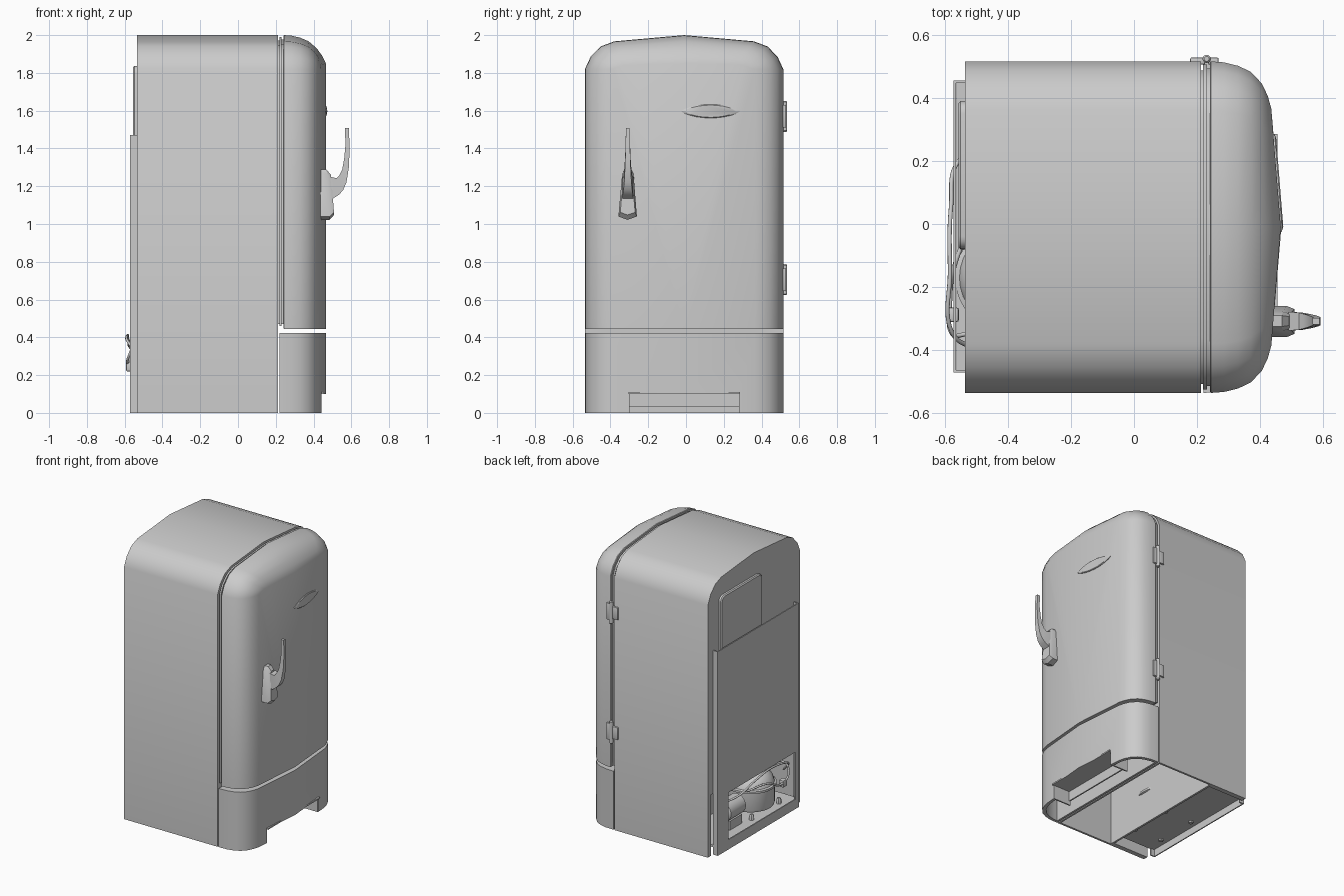
import bpy, bmesh, math
from mathutils import Vector

if "Cube" in bpy.data.objects:
    bpy.data.objects.remove(bpy.data.objects["Cube"])

YC = -0.01
ARCH = [(-.525, 1.82), (-.495, 1.885), (-.442, 1.94), (-.37, 1.967)]   # left half, about YC


def finish(ob, angle=32):
    bpy.ops.object.select_all(action='DESELECT')
    ob.select_set(True)
    bpy.context.view_layer.objects.active = ob
    for m in list(ob.modifiers):
        bpy.ops.object.modifier_apply(modifier=m.name)
    bpy.ops.object.shade_smooth_by_angle(angle=math.radians(angle))
    return ob


def from_bmesh(name, bm):
    bmesh.ops.recalc_face_normals(bm, faces=bm.faces)
    me = bpy.data.meshes.new(name)
    bm.to_mesh(me)
    bm.free()
    ob = bpy.data.objects.new(name, me)
    bpy.context.collection.objects.link(ob)
    return ob


def loft(name, rings, split=None):
    """Skin equal-length rings; split = index pair that halves the last cap."""
    bm = bmesh.new()
    vs = [[bm.verts.new(p) for p in r] for r in rings]
    n = len(vs[0])
    for a, b in zip(vs, vs[1:]):
        for i in range(n):
            bm.faces.new((a[i], a[(i + 1) % n], b[(i + 1) % n], b[i]))
    bm.faces.new(vs[0])
    if split is None:
        bm.faces.new(vs[-1])
    else:
        bm.faces.new(vs[-1][:split + 1] + [vs[-1][-1]])
        bm.faces.new(vs[-1][split:])
    return from_bmesh(name, bm)


def box(name, x0, x1, y0, y1, z0, z1, bevel=0):
    c = [(x0, y0), (x1, y0), (x1, y1), (x0, y1)]
    ob = loft(name, [[(x, y, z) for x, y in c] for z in (z0, z1)])
    if bevel:
        m = ob.modifiers.new("bevel", 'BEVEL')
        m.width, m.segments = bevel, 2
        finish(ob)
    return ob


def cut(ob, *cutters):
    for c in cutters:
        m = ob.modifiers.new("cut", 'BOOLEAN')
        m.operation, m.object, m.solver = 'DIFFERENCE', c, 'EXACT'
    finish(ob)
    for c in cutters:
        bpy.data.objects.remove(c, do_unlink=True)
    return ob


def lathe(name, pts, cx, cy, n=32):
    rings = [[(cx + r * math.cos(i * math.tau / n), cy + r * math.sin(i * math.tau / n), z)
              for i in range(n)] for r, z in pts]
    return finish(loft(name, rings))


def pipe(name, pts, r):
    cu = bpy.data.curves.new(name, 'CURVE')
    cu.dimensions, cu.bevel_depth, cu.bevel_resolution, cu.use_fill_caps = '3D', r, 2, True
    sp = cu.splines.new('BEZIER')
    sp.bezier_points.add(len(pts) - 1)
    for b, p in zip(sp.bezier_points, pts):
        b.co = p
        b.handle_left_type = b.handle_right_type = 'AUTO'
    ob = bpy.data.objects.new(name, cu)
    bpy.context.collection.objects.link(ob)
    return ob


def outline(d, z0):
    """Arched cabinet outline in y,z, inset by d; starts bottom left, ends bottom centre."""
    half = [(-.525, z0)] + ARCH
    pts = half + [(0, 2.0)] + [(-y, z) for y, z in reversed(half)] + [(0, z0)]
    out = []
    for y, z in pts:
        t = min(1, max(0, (z - 1.82) / .18))
        out.append((y * (1 - d / .525), z - d * t))
    return out


def ring(x, d, z0, bulge=0):
    return [(x + bulge * max(0, 1 - abs(y) / .375), y + YC, z) for y, z in outline(d, z0)]


# cabinet, hollow underneath at the front and open at the rear machine chamber
body = loft("cabinet", [ring(-.535, 0, 0), ring(.212, 0, 0)])
cut(body,
    box("cut_front", -.235, .198, -.52, .50, -.1, .43),
    box("cut_rear", -.7, -.25, -.50, .48, -.1, .44))

# gasket ribs between cabinet and door
finish(loft("door_gasket", [ring(.205, .028, .47), ring(.219, .028, .47), ring(.219, .010, .46),
                            ring(.231, .010, .46), ring(.231, .022, .47), ring(.245, .022, .47)]))

# door: pillowed edges and a shallow ridge down the middle
finish(loft("door", [ring(.24, .004, .447), ring(.244, 0, .445), ring(.285, .003, .445),
                     ring(.33, .014, .445), ring(.37, .033, .445, .004), ring(.405, .07, .445, .012),
                     ring(.424, .11, .445, .022), ring(.435, .15, .445, .03)], split=5))


# lower front panel, a hollow shell with a toe-kick notch
def plan(d):
    h = [(.22, .525), (.285, .522), (.33, .511), (.37, .492), (.405, .455), (.424, .415), (.435, .375)]
    p = [(x, -y) for x, y in h] + [(.467, 0)] + [(x, y) for x, y in reversed(h)]
    return [(x - (d if i not in (0, len(p) - 1) else 0), y * (1 - d / .525) + YC)
            for i, (x, y) in enumerate(p)]


def plinth(name, d, z0, z1):
    return loft(name, [[(x, y, z) for x, y in plan(d)] for z in (z0, z1)])


cavity = plinth("cut_cavity", .02, -.1, .40)
for v in cavity.data.vertices:
    v.co.x = max(v.co.x, .235)
cut(plinth("lower_panel", 0, 0, .423), cavity,
    box("cut_kick", .30, .6, -.305, .285, -.1, .1))
box("kick_ceiling", .30, .455, -.305, .285, .1, .11)
box("kick_back", .30, .31, -.305, .285, .03, .1)
for y in (-.31, .28):
    box("kick_side", .30, .44, y, y + .01, 0, .11)

# rear service panel with side flanges and a machine opening
cut(box("rear_panel", -.572, -.564, -.47, .455, 0, 1.472),
    box("cut_opening", -.7, -.5, -.43, .335, .07, .41))
for y in (-.47, .447):
    box("rear_panel_flange", -.57, -.533, y, y + .008, 0, 1.472)

# upper rear cover plate with rounded top corners
plate = []
for cx, a0 in ((.35, 0), (-.04, 90)):
    for i in range(5):
        a = math.radians(a0 + 22.5 * i)
        plate.append((cx + .04 * math.cos(a), 1.797 + .04 * math.sin(a)))
plate += [(-.08, 1.40), (.39, 1.40)]
finish(loft("rear_cover", [[(-.53, y, z) for y, z in plate], [(-.549, y, z) for y, z in plate],
                           [(-.556, .155 + (y - .155) * .97, 1.6 + (z - 1.6) * .97) for y, z in plate]]))

# machine chamber floor and compressor
box("chamber_floor", -.562, -.25, -.47, .45, .05, .065)
lathe("compressor", [(.13, .09), (.155, .10), (.16, .115), (.16, .235), (.172, .24), (.172, .255),
                     (.158, .26), (.145, .30), (.11, .33), (.05, .345), (.01, .347)], -.395, -.17)
for x in (-.51, -.29):
    for y in (-.33, -.02):
        lathe("mount_bolt", [(.018, .04), (.018, .09), (.01, .105)], x, y, 6)
motor = lathe("motor", [(.05, -.1), (.07, -.085), (.07, .085), (.05, .1)], 0, 0, 24)
motor.rotation_euler = (math.pi / 2, 0, 0)
motor.location = (-.44, .13, .19)
box("motor_bracket", -.49, -.39, .06, .20, .065, .13)
box("terminal_box", -.592, -.555, -.31, -.265, .22, .27, .006)

# refrigerant pipes bowing out of the opening
pipe("pipe_upper", [(-.42, .25, .25), (-.555, .20, .33), (-.58, .05, .385), (-.583, -.15, .41),
                    (-.578, -.34, .37), (-.50, -.40, .28)], .007)
pipe("pipe_lower", [(-.50, .02, .28), (-.565, -.12, .30), (-.583, -.25, .25), (-.578, -.345, .30),
                    (-.54, -.35, .36), (-.42, -.30, .33)], .007)

# hinges on the +y side
for z in (1.57, .705):
    box("hinge_body_leaf", .178, .225, .505, .527, z - .045, z + .045, .004)
    box("hinge_door_leaf", .235, .268, .505, .527, z - .06, z + .06, .004)
    lathe("hinge_knuckle", [(.008, z - .082), (.013, z - .076), (.013, z + .076), (.008, z + .082)],
          .23, .523, 12)

# latch escutcheon
base = [(-.358, 1.04), (-.31, 1.022), (-.26, 1.04), (-.278, 1.265), (-.29, 1.288), (-.325, 1.288), (-.338, 1.265)]


def esc(x, s):
    return [(x - max(0, z - 1.15) * .12, -.308 + (y + .308) * s, 1.15 + (z - 1.15) * s) for y, z in base]


finish(loft("latch_base", [esc(.43, 1), esc(.485, 1), esc(.508, .8)]))

# curved latch lever: outer x,z / inner x,z / half width
lever = [(.495, 1.13, .49, 1.25, .03), (.535, 1.155, .522, 1.242, .027), (.557, 1.18, .538, 1.26, .023),
         (.574, 1.22, .552, 1.29, .019), (.587, 1.30, .562, 1.345, .015), (.591, 1.40, .569, 1.42, .012),
         (.587, 1.508, .566, 1.508, .01)]
finish(loft("latch_lever", [[(a, -.308 - w, b), (a, -.308 + w, b), (c, -.308 + w, d), (c, -.308 - w, d)]
                            for a, b, c, d, w in lever]))

# plain pointed-oval trim plate on the door
oval = []
for i in range(24):
    a = i * math.tau / 24
    oval.append((.13 + .155 * math.cos(a), 1.597 + .036 * math.sin(a) * abs(math.sin(a)) ** .5))


def trim(dx, s):
    return [(.465 - .08 * abs(.13 + (y - .13) * s - YC) + dx, .13 + (y - .13) * s,
             1.597 + (z - 1.597) * s) for y, z in oval]


finish(loft("door_trim", [trim(-.01, 1), trim(.004, 1), trim(.008, .9)]))
